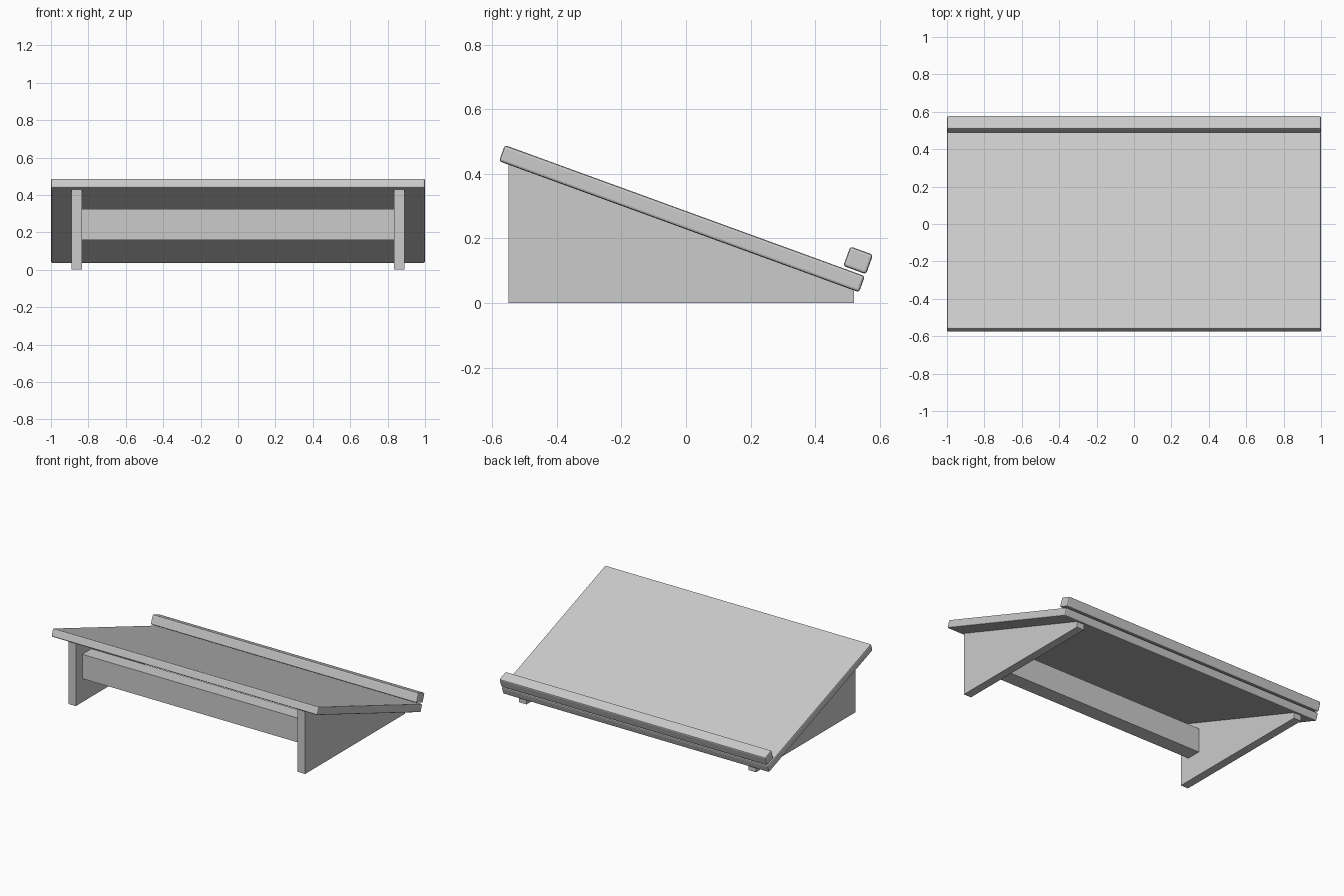
import bpy, math

if "Cube" in bpy.data.objects:
    bpy.data.objects.remove(bpy.data.objects["Cube"])

TILT = math.radians(20)


def box(name, size, loc, tilt=0.0, bevel=0.0):
    bpy.ops.mesh.primitive_cube_add(size=1, location=loc, rotation=(-tilt, 0, 0))
    ob = bpy.context.object
    ob.name = name
    ob.scale = size
    bpy.ops.object.transform_apply(location=False, rotation=False, scale=True)
    if bevel:
        mod = ob.modifiers.new("edge_bevel", 'BEVEL')
        mod.width = bevel
        mod.segments = 2
    return ob


def side_panel(name, x0, x1):
    # wedge profile in the y-z plane, top edge following the board underside
    prof = [(-0.55, 0), (0.52, 0), (0.52, 0.039), (-0.55, 0.429)]
    n = len(prof)
    verts = [(x, y, z) for x in (x0, x1) for y, z in prof]
    faces = [tuple(reversed(range(n))), tuple(range(n, 2 * n))]
    faces += [(i, (i + 1) % n, (i + 1) % n + n, i + n) for i in range(n)]
    me = bpy.data.meshes.new(name)
    me.from_pydata(verts, [], faces)
    ob = bpy.data.objects.new(name, me)
    bpy.context.collection.objects.link(ob)
    return ob


# sloping board and the ledge along its low edge
box("sloped_board", (2.0, 1.186, 0.053), (0, -0.0125, 0.261), TILT, 0.008)
box("ledge", (2.0, 0.075, 0.064), (0, 0.533, 0.132), TILT, 0.008)

# wedge-shaped supports
side_panel("left_support", -0.89, -0.834)
side_panel("right_support", 0.834, 0.89)

# cross rail between the supports
box("cross_rail", (1.668, 0.10, 0.165), (0, -0.43, 0.2425))
